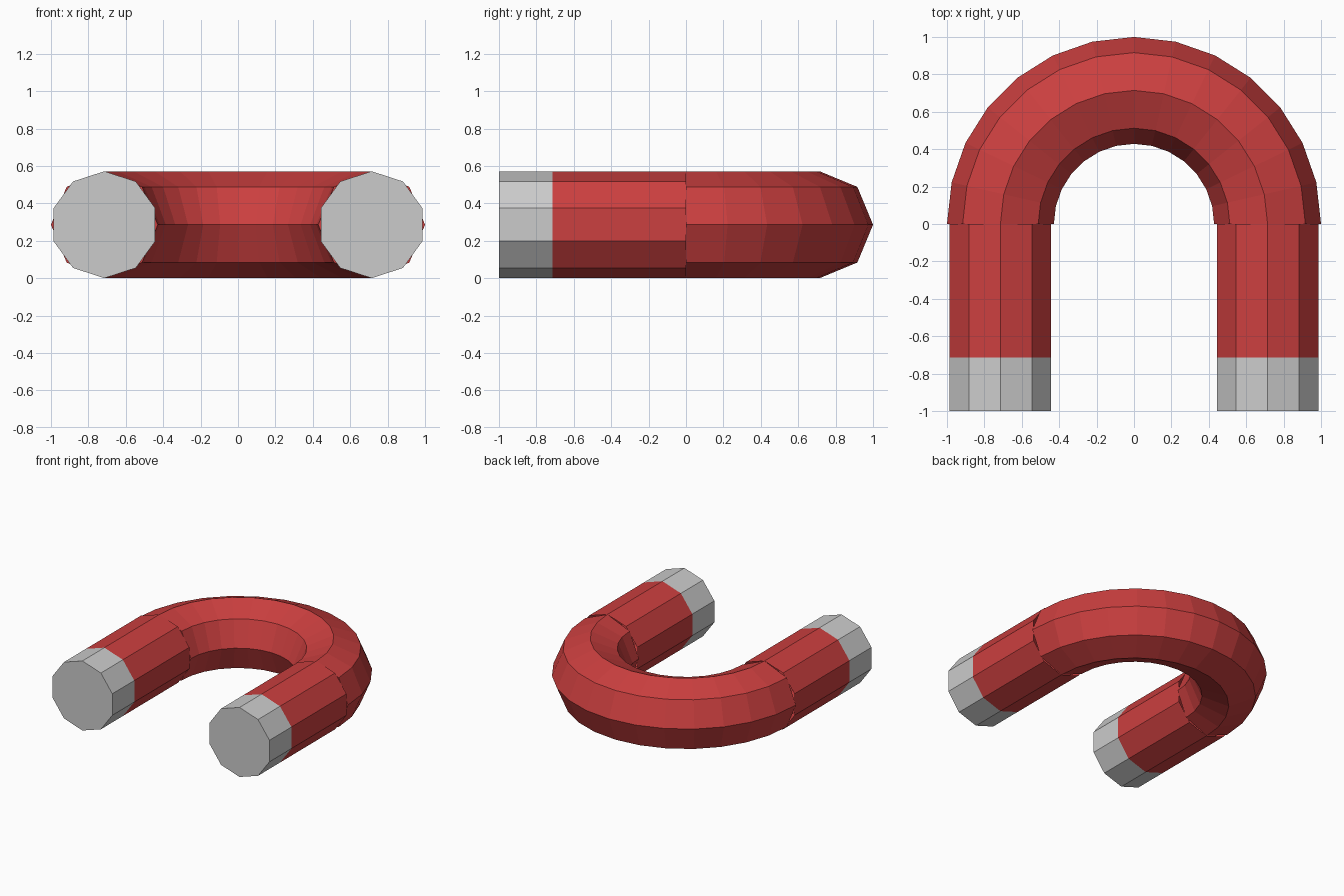
import bpy, bmesh, math

if "Cube" in bpy.data.objects:
    bpy.data.objects.remove(bpy.data.objects["Cube"])

R = 1 / 1.4          # centreline radius of the bend
r = 0.4 / 1.4        # tube radius
BEND_SEGS, BEND_SIDES, LEG_SIDES = 14, 8, 10
TIP_Y = -R           # where the red leg meets the bare tip

red = bpy.data.materials.new("red_paint")
red.diffuse_color = (0.6, 0.05, 0.05, 1)
red.use_nodes = True
red.node_tree.nodes["Principled BSDF"].inputs["Base Color"].default_value = red.diffuse_color


def circle(sides, start=0.0):
    """Cross-section points (offset, height) of the tube."""
    return [(r * math.cos(start + 2 * math.pi * i / sides),
             r + r * math.sin(start + 2 * math.pi * i / sides)) for i in range(sides)]


def loft(name, rings, cap_start, cap_end, mat=None):
    """Skin a row of equal rings into a flat-shaded tube."""
    bm = bmesh.new()
    rows = [[bm.verts.new(p) for p in ring] for ring in rings]
    n = len(rows[0])
    for a, b in zip(rows, rows[1:]):
        for i in range(n):
            j = (i + 1) % n
            bm.faces.new((a[i], a[j], b[j], b[i]))
    if cap_start:
        bm.faces.new(rows[0][::-1])
    if cap_end:
        bm.faces.new(rows[-1])
    bmesh.ops.recalc_face_normals(bm, faces=bm.faces)
    mesh = bpy.data.meshes.new(name)
    bm.to_mesh(mesh)
    bm.free()
    if mat:
        mesh.materials.append(mat)
    obj = bpy.data.objects.new(name, mesh)
    bpy.context.collection.objects.link(obj)
    return obj


# Half-ring bend, eight-sided, closed at both ends
angles = [math.pi * k / BEND_SEGS for k in range(BEND_SEGS + 1)]
loft("bend", [[((R + d) * math.cos(a), (R + d) * math.sin(a), z)
               for d, z in circle(BEND_SIDES)] for a in angles], True, True, red)

# Ten-sided straight legs and bare metal tips, one pair per side
section = circle(LEG_SIDES, math.pi / 2)
for side, sx in (("left", -1), ("right", 1)):
    def ring(y):
        return [(sx * R + d, y, z) for d, z in section]
    loft(f"{side}_leg", [ring(0), ring(TIP_Y)], False, False, red)
    loft(f"{side}_tip", [ring(TIP_Y), ring(-1)], False, True)
